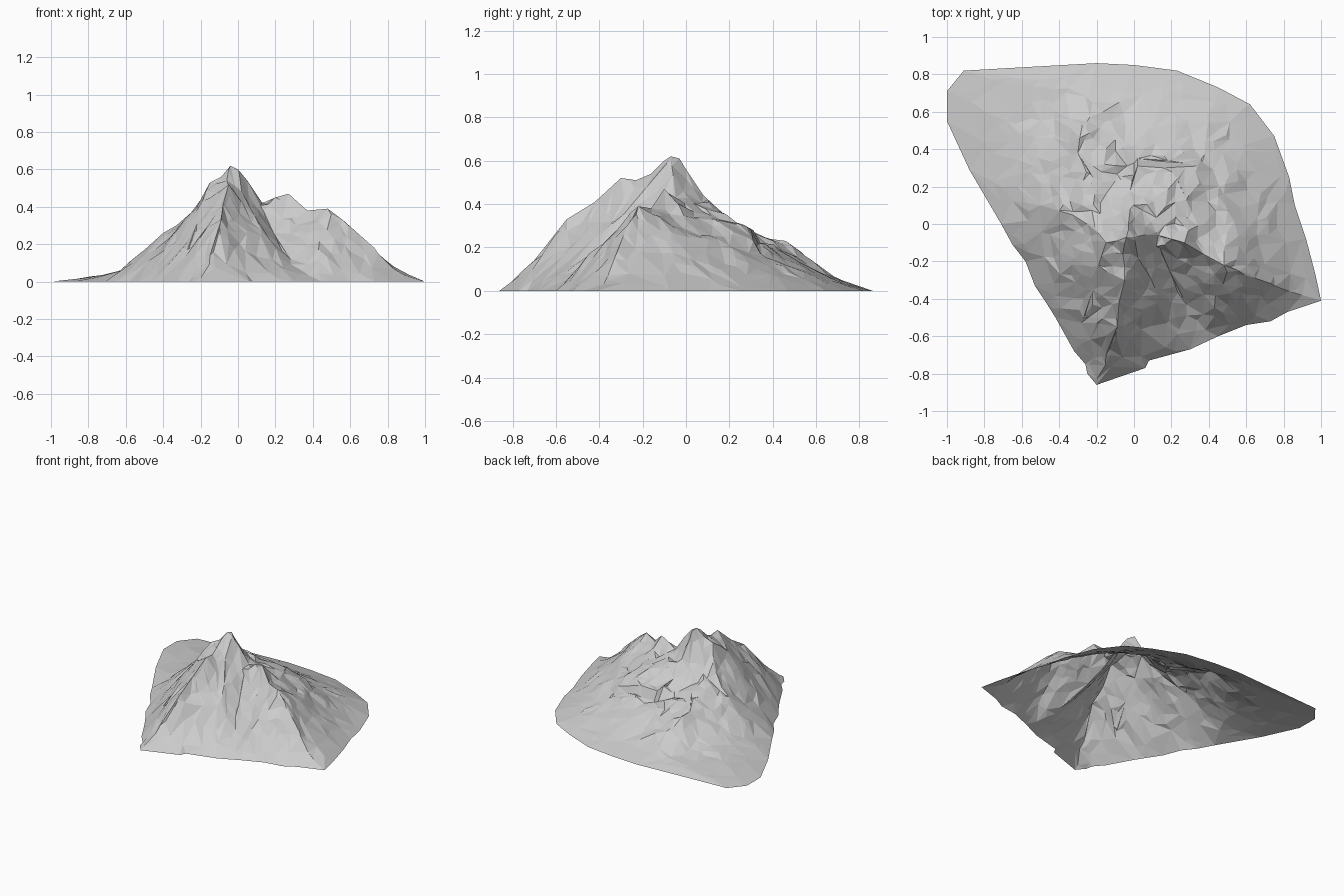
import bpy
import random
from mathutils import Vector
from mathutils.bvhtree import BVHTree
from mathutils.geometry import delaunay_2d_cdt

random.seed(4)
SCALE = 0.01  # the point lists below are in hundredths of a unit

default_cube = bpy.data.objects.get("Cube")
if default_cube:
    bpy.data.objects.remove(default_cube, do_unlink=True)

# Ground outline of the mountain, counter-clockwise from the south corner
OUTLINE = [
    (-20, -86), (6, -77), (8, -73), (30, -67), (45, -60), (60, -54), (73, -52),
    (82, -47), (100, -41), (97, -27), (92, -8), (86, 10), (83, 25), (75, 47),
    (62, 64), (45, 73), (23, 82), (0, 85), (-20, 86), (-91, 82), (-100, 71),
    (-100, 55), (-88, 29), (-71, 0), (-65, -11), (-58, -20), (-53, -33),
    (-47, -42), (-42, -50), (-32, -68), (-26, -75), (-25, -80)]

# Crest lines and gullies, each a path of (x, y, height)
SUMMIT = (-4, -7, 62)
SOUTH_RIDGE = [SUMMIT, (-5, -10, 60), (-6, -16, 54), (-5, -23, 51),
               (-5, -30, 52), (-8, -42, 41), (-9, -55, 33), (-15, -70, 14)]
EAST_RIDGE = [SUMMIT, (0, -7, 60), (5, -6, 54), (13, -6, 42), (20, -8, 45),
              (27, -10, 47), (37, -16, 38), (48, -22, 39), (56, -25, 33),
              (65, -29, 25), (75, -33, 15), (83, -36, 7), (90, -38, 3)]
SOUTH_RIB = [SUMMIT, (2, -18, 48), (9, -29, 35), (20, -42, 18)]
GULLY = [(14, -13, 37), (19, -25, 26), (28, -43, 12)]
NORTH_RIB = [SUMMIT, (-3, -3, 61), (-3, 0, 56), (-2, 8, 44), (-2, 18, 33),
             (2, 31, 28)]
WEST_SPUR = [SUMMIT, (-9, -9, 56), (-15, -10, 53), (-19, -5, 45),
             (-25, 0, 37), (-33, 5, 30), (-40, 7, 26), (-50, 10, 17),
             (-62, 20, 6)]
SOUTHWEST_RIB = [(-15, -10, 53), (-19, -22, 43), (-22, -35, 31), (-27, -50, 17)]
NORTH_SPUR = [(-22, 25, 30), (-30, 38, 24), (-29, 46, 23), (-25, 55, 16)]
NORTHEAST_SHOULDER = [(29, 3, 34), (28, 13, 33), (23, 24, 31)]
LEDGE_TOP = [(2, 31, 28), (16, 30, 28), (34, 31, 23)]
LEDGE_FOOT = [(2, 35, 21), (18, 34, 22), (36, 35, 16)]
PATHS = [SOUTH_RIDGE, EAST_RIDGE, SOUTH_RIB, GULLY, NORTH_RIB, WEST_SPUR,
         SOUTHWEST_RIB, NORTH_SPUR, NORTHEAST_SHOULDER, LEDGE_TOP, LEDGE_FOOT]

# Single heights on the open slopes
SLOPES = [
    (-12, 20, 28), (55, 0, 25), (70, 0, 13), (80, 10, 4),
    (50, 18, 20), (60, 35, 8), (40, 48, 11), (20, 60, 8), (0, 50, 14),
    (-10, 66, 7), (-50, 40, 10), (-70, 50, 4), (-30, 70, 5),
    (-45, -20, 13), (-25, -65, 9), (2, -62, 12), (45, -42, 20), (60, -44, 10)]


def to_units(point):
    return Vector((*point, 0)[:3]) * SCALE


def triangulate(loose):
    """Join outline, paths and loose points into triangles inside the outline."""
    points = [to_units(p) for p in OUTLINE]
    count = len(points)
    edges = [(i, (i + 1) % count) for i in range(count)]
    for path in PATHS:
        start = len(points)
        points += [to_units(p) for p in path]
        edges += [(i, i + 1) for i in range(start, len(points) - 1)]
    points += loose
    flat, _, faces, origins, _, _ = delaunay_2d_cdt(
        [p.xy for p in points], edges, [], 1, 0.0001)
    verts = []
    for co, source in zip(flat, origins):
        height = points[source[0]].z if source else 0
        verts.append(Vector((co.x, co.y, height)))
    return verts, faces


# Coarse shape of the mountain, used to look up heights
coarse = BVHTree.FromPolygons(*triangulate([to_units(p) for p in SLOPES]))

# Scatter rock points over it: dense and rough high up, sparse at the foot
rocks = []
STEP = 0.055
for row in range(-16, 17):
    for column in range(-18, 19):
        x = (column + random.uniform(-0.4, 0.4)) * STEP
        y = (row + random.uniform(-0.4, 0.4)) * STEP
        hit = coarse.ray_cast(Vector((x, y, 2)), Vector((0, 0, -1)))[0]
        if hit is None or hit.z < 0.012:
            continue
        if random.random() > 0.3 + 3 * hit.z:
            continue
        roughness = min(0.016, 0.1 * hit.z)
        hit.z += random.uniform(-roughness, 0.8 * roughness)
        rocks.append(hit)

verts, faces = triangulate(rocks)
mesh = bpy.data.meshes.new("mountain")
mesh.from_pydata(verts, [], faces)
mesh.update()
if sum(face.normal.z for face in mesh.polygons) < 0:
    mesh.flip_normals()

# Plain grey rock
rock = bpy.data.materials.new("grey rock")
rock.use_nodes = True
color = (0.6, 0.6, 0.6, 1)
rock.diffuse_color = color
rock.node_tree.nodes["Principled BSDF"].inputs["Base Color"].default_value = color
mesh.materials.append(rock)

mountain = bpy.data.objects.new("mountain", mesh)
bpy.context.scene.collection.objects.link(mountain)
